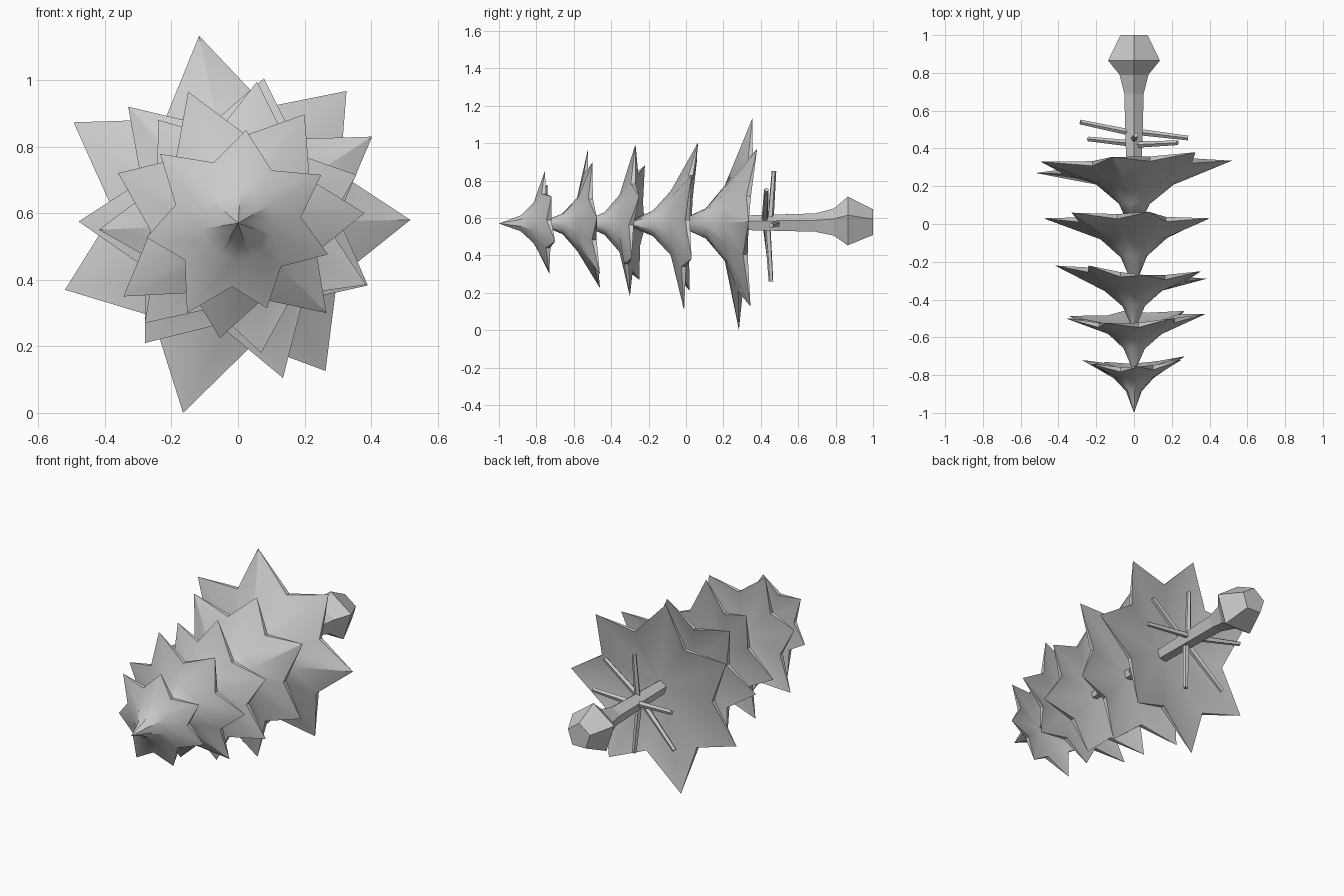
import bpy, bmesh, math
from mathutils import Vector

if "Cube" in bpy.data.objects:
    bpy.data.objects.remove(bpy.data.objects["Cube"])

ZC = 0.57  # height of the lying trunk axis

grey = bpy.data.materials.new("plain grey")
grey.diffuse_color = (0.6, 0.6, 0.6, 1)
grey.use_nodes = True
grey.node_tree.nodes["Principled BSDF"].inputs["Base Color"].default_value = grey.diffuse_color


def finish(name, bm, smooth=None):
    bmesh.ops.recalc_face_normals(bm, faces=bm.faces[:])
    me = bpy.data.meshes.new(name)
    bm.to_mesh(me)
    bm.free()
    me.materials.append(grey)
    ob = bpy.data.objects.new(name, me)
    bpy.context.collection.objects.link(ob)
    if smooth:
        bpy.ops.object.select_all(action='DESELECT')
        ob.select_set(True)
        bpy.context.view_layer.objects.active = ob
        bpy.ops.object.shade_smooth_by_angle(angle=math.radians(smooth))
    return ob


def bridge(bm, a, b):
    n = len(a)
    for i in range(n):
        j = (i + 1) % n
        bm.faces.new((a[i], a[j], b[j], b[i]))


def tier(name, apex, tips):
    """Seven-pointed flared star cone; tips are (x, y, z), going round."""
    rim = []
    for i, t in enumerate(tips):
        a, b = Vector(t), Vector(tips[(i + 1) % len(tips)])
        da, db = Vector((a.x, 0, a.z - ZC)), Vector((b.x, 0, b.z - ZC))
        notch = (da.normalized() + db.normalized()).normalized()
        notch *= 0.66 * (da.length + db.length) / 2
        rim.append(a)
        rim.append(Vector((notch.x, (a.y + b.y) / 2 - 0.035, notch.z + ZC)))
    R = sum(math.hypot(t[0], t[2] - ZC) for t in tips) / len(tips)
    base = sum(p.y for p in rim) / len(rim)
    bm = bmesh.new()
    top = bm.verts.new((0, apex, ZC))
    rings = []
    for frac, rad in ((0.47, 0.15), (0.74, 0.38)):
        ring = []
        for k, p in enumerate(rim):
            d = Vector((p.x, 0, p.z - ZC)).normalized() * R * rad
            y = apex + (base - apex) * frac + (0.004 if k % 2 else -0.004)
            ring.append(bm.verts.new((d.x, y, ZC + d.z)))
        rings.append(ring)
    outer = [bm.verts.new(p) for p in rim]
    # underside: sharp at the tips, thicker at the notches, hollow in the middle
    under = [bm.verts.new(p + Vector((0, 0.025, 0))) if k % 2 else outer[k]
             for k, p in enumerate(rim)]
    centre = bm.verts.new((0, base - 0.14 * R, ZC))
    n = len(rim)
    for i in range(n):
        j = (i + 1) % n
        bm.faces.new((top, rings[0][i], rings[0][j]))
        bm.faces.new((centre, under[j], under[i]))
        if i % 2:
            bm.faces.new((outer[i], outer[j], under[i]))
        else:
            bm.faces.new((outer[i], outer[j], under[j]))
    bridge(bm, rings[0], rings[1])
    bridge(bm, rings[1], outer)
    finish(name, bm, 35)


# Foliage tiers from the tree top (front) to the widest one
tier("foliage_tier_1", -1.0, [
    (.024, -.755, .85), (.25, -.72, .715), (.27, -.70, .476), (.087, -.73, .314),
    (-.153, -.73, .30), (-.275, -.72, .527), (-.234, -.74, .778)])
tier("foliage_tier_2", -0.79, [
    (-.15, -.525, .965), (.20, -.50, .897), (.38, -.476, .60), (.266, -.46, .30),
    (-.054, -.46, .225), (-.344, -.487, .35), (-.36, -.50, .72)])
tier("foliage_tier_3", -0.57, [
    (.057, -.27, .995), (.356, -.25, .715), (.385, -.29, .385), (.07, -.30, .18),
    (-.28, -.25, .27), (-.418, -.22, .55), (-.24, -.22, .88)])
tier("foliage_tier_4", -0.34, [
    (.078, .065, 1.005), (.403, .03, .83), (.39, .03, .383), (.135, -.01, .105),
    (-.28, .02, .21), (-.479, .03, .575), (-.33, .06, .92)])
tier("foliage_tier_5", -0.07, [
    (-.117, .355, 1.133), (.326, .38, .967), (.518, .335, .58), (.263, .345, .126),
    (-.165, .283, 0.0), (-.52, .27, .37), (-.494, .33, .873)])

# Five-sided trunk with the swollen root end
bm = bmesh.new()
loops = []
for y, r in ((-.75, .012), (.2, .04), (.69, .054), (.79, .08), (.865, .144), (1.0, .076)):
    loops.append([bm.verts.new((r * math.sin(k * math.tau / 5), y,
                                ZC + r * math.cos(k * math.tau / 5))) for k in range(5)])
for a, b in zip(loops, loops[1:]):
    bridge(bm, a, b)
bm.faces.new(loops[0])
bm.faces.new(loops[-1])
finish("trunk", bm)

# Bare twigs around the lower trunk: (start y, end point)
twigs = [(.45, (.01, .47, .85)), (.42, (.23, .43, .75)), (.49, (.286, .455, .56)),
         (.435, (.02, .455, .26)), (.425, (-.24, .45, .34)), (.48, (-.285, .54, .61))]
for i, (y0, e) in enumerate(twigs):
    e = Vector(e)
    start = Vector((0, y0, ZC))
    d = e - start
    bm = bmesh.new()
    bmesh.ops.create_cone(bm, cap_ends=True, segments=5, radius1=.018, radius2=.013, depth=d.length)
    bm.transform(d.to_track_quat('Z', 'Y').to_matrix().to_4x4())
    bmesh.ops.translate(bm, verts=bm.verts[:], vec=(start + e) / 2)
    finish(f"twig_{i + 1}", bm)
